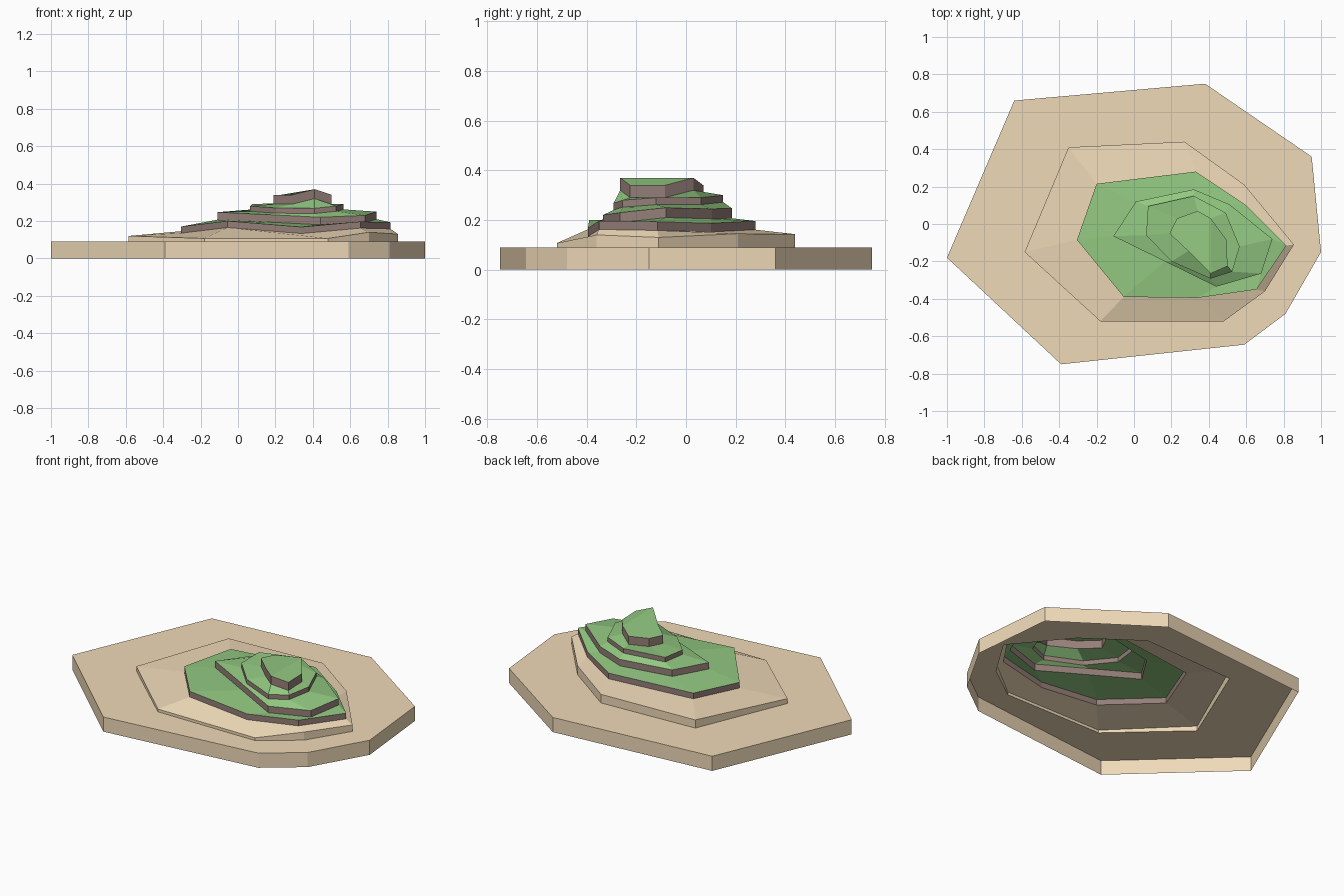
import bpy, bmesh

if "Cube" in bpy.data.objects:
    bpy.data.objects.remove(bpy.data.objects["Cube"])

def material(name, rgb):
    m = bpy.data.materials.new(name)
    m.diffuse_color = (*rgb, 1)
    m.use_nodes = True
    m.node_tree.nodes["Principled BSDF"].inputs["Base Color"].default_value = m.diffuse_color
    return m

SAND = material("sand", (0.87, 0.70, 0.48))
GRASS = material("grass", (0.29, 0.58, 0.22))
ROCK = material("rock", (0.30, 0.21, 0.19))

# Each terrace: corner points (x, y, top height), same corner order throughout
shore = [(-1, -.18, .09), (-.64, .66, .09), (.38, .75, .09), (.95, .36, .09),
         (1, -.15, .09), (.81, -.48, .09), (.59, -.645, .09), (-.39, -.75, .09)]
beach = [(-.585, -.15, .12), (-.35, .41, .14), (.27, .44, .143), (.59, .21, .145),
         (.855, -.11, .13), (.70, -.36, .14), (.48, -.52, .107), (-.18, -.52, .107)]
meadow = [(-.305, -.085, .17), (-.2, .215, .19), (.33, .28, .196), (.60, .10, .187),
          (.815, -.115, .193), (.655, -.35, .197), (.34, -.395, .168), (-.055, -.39, .2)]
low_hill = [(-.11, -.065, .247), (.01, .12, .24), (.32, .185, .247), (.51, .105, .245),
            (.74, -.08, .25), (.68, -.265, .23), (.44, -.335, .22), (.165, -.2, .234)]
high_hill = [(.065, -.06, .28), (.075, .095, .29), (.32, .15, .30), (.49, .06, .29),
             (.565, -.12, .29), (.525, -.255, .28), (.41, -.292, .268), (.2, -.2, .27)]
peak = [(.19, -.05, .34), (.23, .03, .34), (.34, .07, .34), (.41, .03, .37),
        (.495, -.085, .34), (.50, -.225, .34), (.41, -.265, .37), (.29, -.145, .34)]

def terrace(name, ring, foot, wall_mat, top_mat, inner=None):
    """Open terrace: wall from foot to ring, then a sloping top to the inner ring."""
    bm = bmesh.new()
    n = len(ring)
    low = [bm.verts.new(p) for p in foot]
    top = [bm.verts.new(p) for p in ring]
    def band(a, b, mat):
        for i in range(n):
            j = (i + 1) % n
            bm.faces.new((a[i], a[j], b[j], b[i])).material_index = mat
    band(low, top, 0)
    if inner:
        band(top, [bm.verts.new(p) for p in inner], 1)
    else:
        # Peak cap, folded along its ridge
        for loop in ((3, 4, 5, 6), (6, 7, 0, 1, 2, 3)):
            bm.faces.new([top[i] for i in loop]).material_index = 1
    bmesh.ops.recalc_face_normals(bm, faces=bm.faces)
    # Keep the open shell facing outwards
    bm.normal_update()
    if sum(f.normal.z for f in bm.faces if f.material_index == 1) < 0:
        bmesh.ops.reverse_faces(bm, faces=bm.faces)
    mesh = bpy.data.meshes.new(name)
    bm.to_mesh(mesh)
    bm.free()
    mesh.materials.append(wall_mat)
    mesh.materials.append(top_mat)
    bpy.context.collection.objects.link(bpy.data.objects.new(name, mesh))

def lowered(ring, h):
    return [(x, y, max(z - h, 0.09)) for x, y, z in ring]

# Stack the terraces: name, ring, wall height, wall and top materials
tiers = [("shore", shore, .09, SAND, SAND), ("beach", beach, .06, SAND, SAND),
         ("meadow", meadow, .035, ROCK, GRASS), ("low_hill", low_hill, .04, ROCK, GRASS),
         ("high_hill", high_hill, .028, ROCK, GRASS), ("peak", peak, .05, ROCK, GRASS)]
feet = [[(x, y, 0) for x, y, z in shore]] + [lowered(r, h) for _, r, h, _, _ in tiers[1:]]
for i, (name, ring, h, wall, top) in enumerate(tiers):
    terrace(name, ring, feet[i], wall, top, feet[i + 1] if i + 1 < len(tiers) else None)
